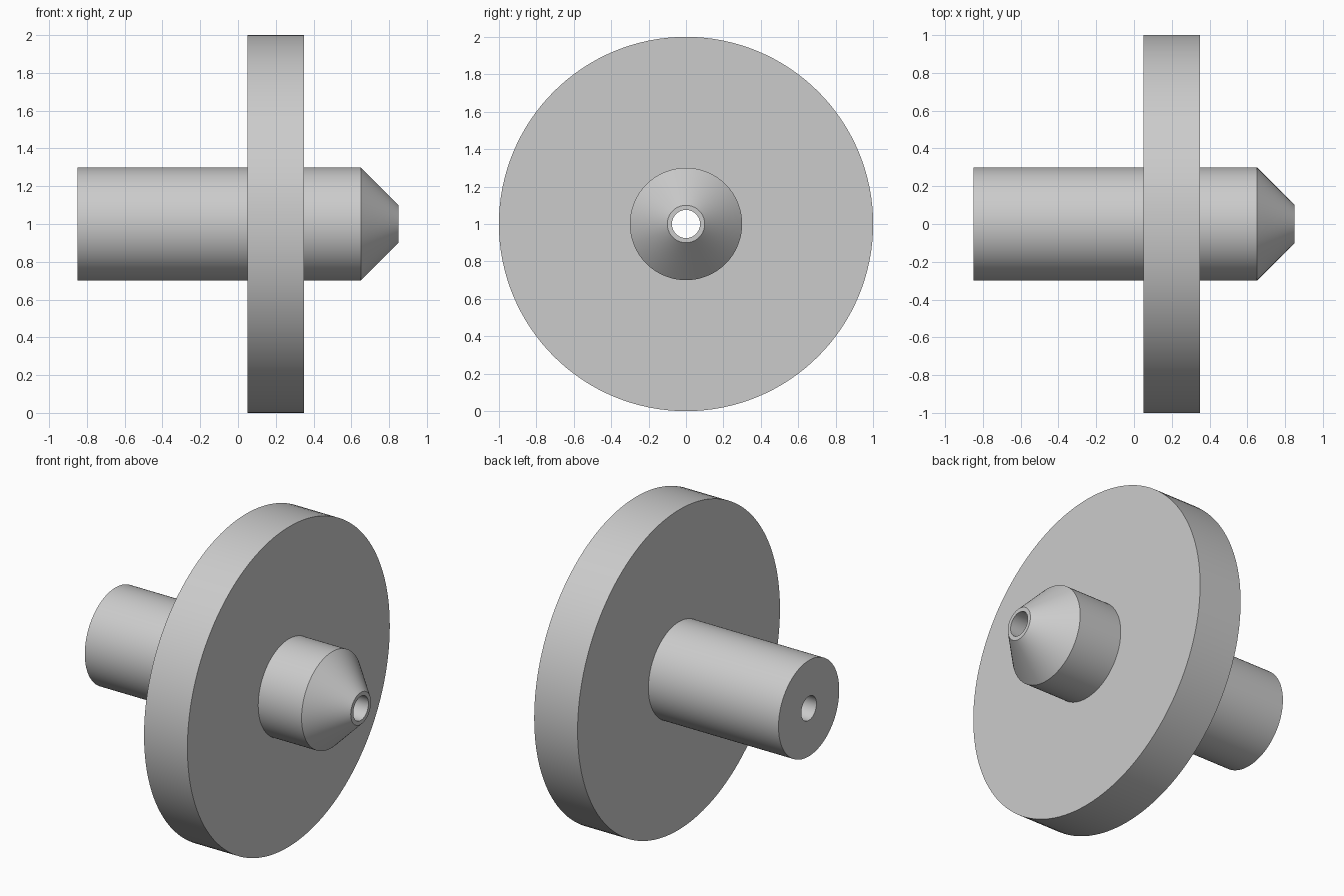
import bpy, bmesh, math
from mathutils import Matrix, Vector

cube = bpy.data.objects.get("Cube")
if cube:
    bpy.data.objects.remove(cube, do_unlink=True)

SEGMENTS = 128
BORE = 0.075      # through-hole radius
SHAFT = 0.30      # shaft radius

# Plain grey metal
grey = bpy.data.materials.new("plain grey")
grey.use_nodes = True
colour = (0.6, 0.6, 0.6, 1)
grey.diffuse_color = colour
grey.node_tree.nodes["Principled BSDF"].inputs["Base Color"].default_value = colour


def lathe(name, profile):
    """Turn a closed (x, radius) profile around the x axis at height 1."""
    bm = bmesh.new()
    rings = []
    for i in range(SEGMENTS):
        turn = Matrix.Rotation(math.tau * i / SEGMENTS, 3, 'X')
        rings.append([bm.verts.new(turn @ Vector((x, 0, r))) for x, r in profile])
    for i, ring in enumerate(rings):
        after = rings[(i + 1) % SEGMENTS]
        for j in range(len(profile)):
            k = (j + 1) % len(profile)
            bm.faces.new((ring[j], ring[k], after[k], after[j]))
    bmesh.ops.recalc_face_normals(bm, faces=bm.faces)
    mesh = bpy.data.meshes.new(name)
    bm.to_mesh(mesh)
    bm.free()
    mesh.materials.append(grey)
    obj = bpy.data.objects.new(name, mesh)
    obj.location.z = 1
    bpy.context.collection.objects.link(obj)
    bpy.ops.object.select_all(action='DESELECT')
    obj.select_set(True)
    bpy.context.view_layer.objects.active = obj
    bpy.ops.object.shade_smooth_by_angle(angle=math.radians(25))
    return obj


# One turned piece: long shaft, wide disc, short shaft, tapered nose, bore
lathe("flanged_shaft", [
    (-0.85, BORE), (-0.85, SHAFT),   # flat shaft end
    (0.05, SHAFT), (0.05, 1.0),      # disc back face
    (0.35, 1.0), (0.35, SHAFT),      # disc rim and front face
    (0.65, SHAFT), (0.85, 0.10),     # short shaft and nose cone
    (0.85, BORE),                    # nose tip
])
